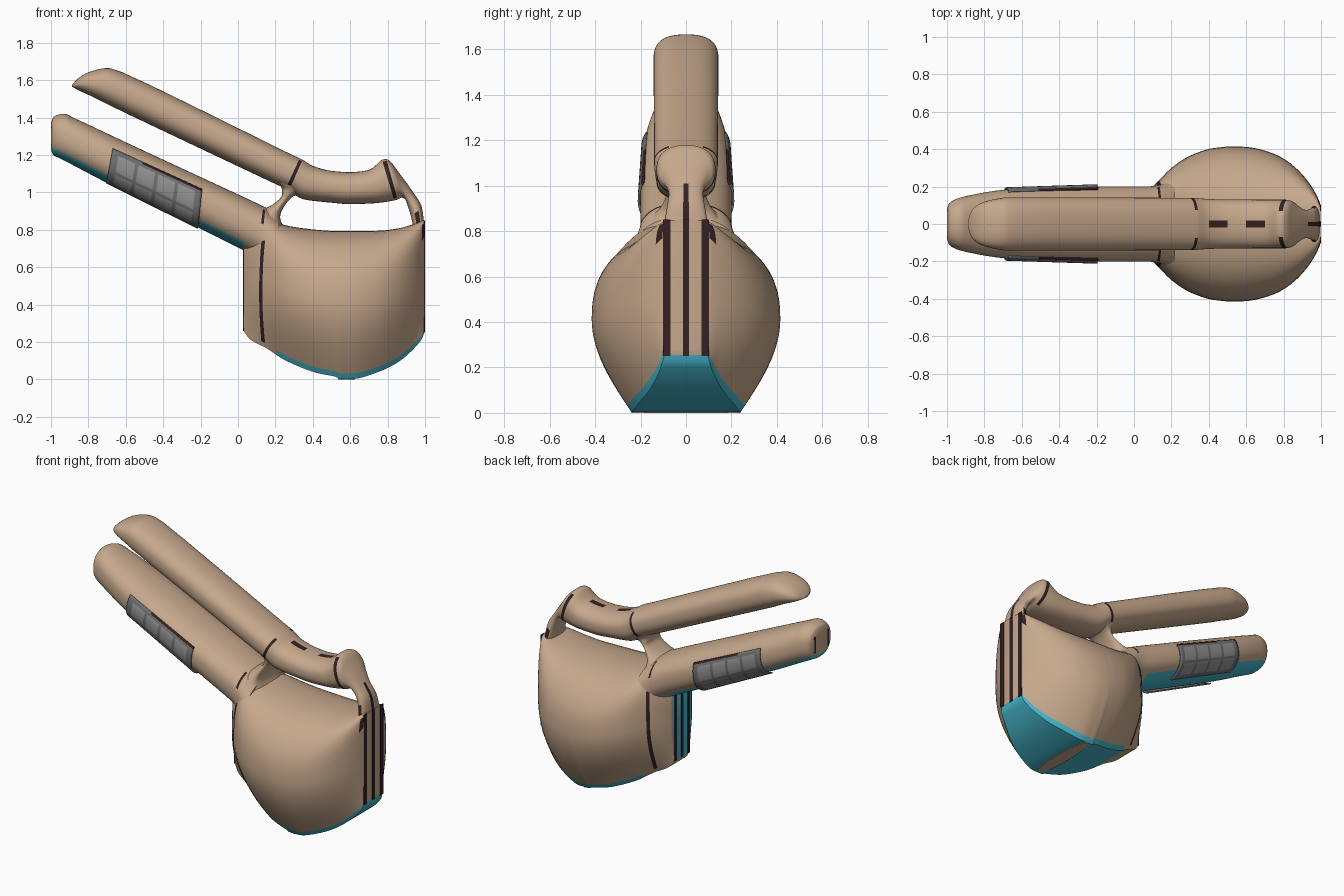
import bpy, bmesh
from math import sin, cos, pi, radians

if "Cube" in bpy.data.objects:
    bpy.data.objects.remove(bpy.data.objects["Cube"])


def material(name, rgb):
    m = bpy.data.materials.new(name)
    m.use_nodes = True
    m.diffuse_color = (*rgb, 1)
    bsdf = m.node_tree.nodes["Principled BSDF"]
    bsdf.inputs["Base Color"].default_value = (*rgb, 1)
    bsdf.inputs["Roughness"].default_value = 0.7
    return m


MATS = [material("tan", (.57, .395, .265)), material("teal", (.06, .48, .61)),
        material("dark_brown", (.035, .015, .016)),
        material("mid_grey", (.28, .28, .28)), material("dark_grey", (.16, .16, .16))]
TAN, TEAL, DARK, GREY, CHARCOAL = range(5)
STEPS = 4


def spow(v, e):
    return abs(v) ** e * (1 if v >= 0 else -1)


def refine(rows, k=STEPS):
    """Monotone cubic interpolation between rows of numbers."""
    def slope(i, c):
        if i == 0 or i == len(rows) - 1:
            j = min(i, len(rows) - 2)
            return rows[j + 1][c] - rows[j][c]
        a, b = rows[i][c] - rows[i - 1][c], rows[i + 1][c] - rows[i][c]
        return 2 * a * b / (a + b) if a * b > 0 else 0
    out = []
    for i in range(len(rows) - 1):
        for s in range(k):
            t = s / k
            out.append([(2*t**3 - 3*t*t + 1) * rows[i][c] + (t**3 - 2*t*t + t) * slope(i, c)
                        + (3*t*t - 2*t**3) * rows[i + 1][c] + (t**3 - t*t) * slope(i + 1, c)
                        for c in range(len(rows[0]))])
    return out + [list(rows[-1])]


def loft(name, rings, paint, closed=True, caps=(TAN, TAN)):
    """Skin a list of rings; paint(i, j) gives the colour of each face."""
    bm = bmesh.new()
    vs = [[bm.verts.new(p) for p in r] for r in rings]
    n = len(rings[0])
    for i in range(len(vs) - 1):
        for j in range(n if closed else n - 1):
            q = (j + 1) % n
            f = bm.faces.new((vs[i][j], vs[i][q], vs[i + 1][q], vs[i + 1][j]))
            f.material_index = paint(i, j)
    if closed:
        for ring, c in zip((vs[0], vs[-1]), caps):
            bm.faces.new(ring).material_index = c
    bmesh.ops.recalc_face_normals(bm, faces=bm.faces)
    me = bpy.data.meshes.new(name)
    bm.to_mesh(me)
    bm.free()
    ob = bpy.data.objects.new(name, me)
    bpy.context.collection.objects.link(ob)
    for m in MATS:
        me.materials.append(m)
    bpy.ops.object.select_all(action='DESELECT')
    ob.select_set(True)
    bpy.context.view_layer.objects.active = ob
    bpy.ops.object.shade_smooth_by_angle(angle=radians(38))
    return ob


def oval(row, angles, e, grow=0):
    """Oval section spanning a top point and a bottom point in the xz plane."""
    xt, zt, xb, zb, w = row
    pts = []
    for a in angles:
        u, v = spow(cos(a), 2 / e), spow(sin(a), 2 / e)
        pts.append(((xt + xb) / 2 + v * (xt - xb) / 2, u * (w + grow),
                    (zt + zb) / 2 + v * ((zt - zb) / 2 + grow)))
    return pts


N = 64
CIRCLE = [2 * pi * j / N for j in range(N)]


def tube(name, rows, paint=lambda r, s: TAN):
    return loft(name, [oval(r, CIRCLE, 2.4) for r in refine(rows)],
                lambda i, j: paint(i // STEPS, sin(2 * pi * (j + .5) / N)))


# Bulbous body: x, bottom, top, bottom half width, half width, squareness
body_rows = [
    (.03, .26, .74, .075, .10, 6), (.06, .215, .78, .09, .15, 5),
    (.113, .18, .84, .11, .215, 4), (.13, .17, .84, .117, .23, 3.7),
    (.2, .13, .835, .14, .3, 3), (.3, .08, .815, .18, .365, 2.5),
    (.42, .035, .8, .22, .405, 2.3), (.52, .015, .793, .24, .415, 2.3),
    (.55, .003, .793, .24, .415, 2.3), (.62, .003, .793, .24, .41, 2.3),
    (.75, .04, .795, .21, .375, 2.4), (.86, .095, .808, .165, .305, 2.8),
    (.95, .175, .835, .12, .2, 4), (.985, .22, .85, .105, .135, 6),
    (.997, .255, .85, .095, .105, 8)]
LOW = 14


def body_ring(row):
    x, zb, zt, b, w, p = row
    zm = zb + (zt - zb) * .52
    half = [(b + (w - b) * sin(pi / 2 * s / LOW), zb + (zm - zb) * s / LOW) for s in range(LOW)]
    half += [(w * cos(a * pi / 24) ** (2 / p), zm + (zt - zm) * sin(a * pi / 24) ** (2 / p))
             for a in range(12)]
    loop = half + [(0, zt)] + [(-y, z) for y, z in reversed(half)]
    # the seam behind the nose bows forward at its middle
    bow = .2 * max(0, 1 - abs(x - .13) / .1)
    return [(x + bow * (z - .47) ** 2, y, z) for y, z in loop]


rings = [body_ring(r) for r in refine(body_rows)]
last = len(rings[0]) - 1


def body_colour(i, j):
    r, up = i // STEPS, min(j, last - 1 - j)
    if up <= 0 and r >= 4:
        return TEAL
    stripe_top = r == 13 and LOW + 2 <= up <= LOW + 6
    return DARK if stripe_top or (r == 2 and up > 0) else TAN


loft("body", rings, body_colour, caps=(TEAL, TAN))

# Lower barrel with a teal underside
barrel_rows = [
    (-.999, 1.375, -.999, 1.225, .085), (-.985, 1.405, -.988, 1.2, .112),
    (-.93, 1.42, -.96, 1.185, .136), (-.86, 1.39, -.9, 1.155, .153),
    (-.6, 1.268, -.7, 1.05, .187), (-.2, 1.082, -.3, .855, .2),
    (.08, .952, .02, .695, .2), (.135, .925, .1, .65, .205),
    (.147, .92, .115, .63, .207), (.22, .86, .22, .5, .235)]
tube("lower_barrel", barrel_rows,
     lambda r, s: TEAL if s < -.64 and r < 6 else DARK if r == 7 and .3 < s < .9 else TAN)

# Upper barrel running into the handle and its rear post
handle_rows = [
    (-.887, 1.575, -.887, 1.565, .02), (-.86, 1.605, -.875, 1.558, .07),
    (-.8, 1.642, -.84, 1.54, .11), (-.7, 1.665, -.76, 1.503, .135),
    (-.62, 1.643, -.69, 1.467, .143), (.27, 1.21, .2, 1.045, .14),
    (.33, 1.182, .255, 1.02, .14), (.345, 1.175, .273, 1.01, .14),
    (.4, 1.142, .35, .963, .135), (.5, 1.115, .5, .945, .13),
    (.6, 1.108, .6, .937, .13), (.7, 1.12, .73, .942, .13),
    (.77, 1.175, .835, .957, .13), (.793, 1.178, .853, .962, .128),
    (.815, 1.165, .875, .972, .12), (.85, 1.12, .892, .965, .1),
    (.93, 1.01, .91, .92, .075), (.983, .92, .925, .87, .085),
    (.997, .82, .94, .8, .1)]


def handle_colour(r, s):
    seam = r in (6, 12) and abs(s) < .88
    ridge = r in (8, 10, 16, 17) and s > .995
    base_line = r == 17 and abs(s) < .3
    return DARK if seam or ridge or base_line else TAN


tube("upper_barrel_and_handle", handle_rows, handle_colour)

# Short link between the barrels
tube("barrel_link", [(.11, .9, .25, .8, .15), (.185, .935, .225, .87, .11),
                     (.235, .985, .265, .95, .085), (.235, 1.02, .31, .985, .09),
                     (.18, 1.07, .39, 1.0, .11)])

# Ribbed grip pads on both sides of the lower barrel
COLS, ROWS = 27, 15


def pad_colour(i, j):
    if j == ROWS - 1 and i > 8:
        return DARK
    if i < 2 or j < 2 or i >= COLS - 2 or j >= ROWS - 2:
        return CHARCOAL
    return CHARCOAL if i % 6 == 1 or j % 6 == 1 else GREY


ends = [(-.66, 1.285, -.705, 1.047, .187), (-.185, 1.075, -.215, .803, .203)]
for side, label in ((1, "back"), (-1, "front")):
    arc = [radians(-65 + 94 * j / ROWS) for j in range(ROWS + 1)]
    pad = loft(label + "_grip_pad",
               [[(x, side * y, z) for x, y, z in oval(r, arc, 2.4, grow=.005)]
                for r in refine(ends, COLS)], pad_colour, closed=False)
    mod = pad.modifiers.new("thickness", 'SOLIDIFY')
    mod.thickness, mod.offset = .009, 0


# Dark stripes down both ends of the body and on the barrel nose
def plate(name, x, y, width, z0, z1):
    def ring(z):
        return [(x + a * .003, y + b * width / 2, z)
                for a, b in ((-1, -1), (1, -1), (1, 1), (-1, 1))]
    loft(name, [ring(z0), ring(z1)], lambda i, j: DARK, caps=(DARK, DARK))


for y, label in ((-.085, "front"), (0, "middle"), (.085, "back")):
    plate(label + "_rear_stripe", .997, y, .032 if y else .026, .25, .85)
    plate(label + "_nose_stripe", .029, y * .8, .02, .26, .7)
    if y:
        plate(label + "_barrel_stripe", -.997, y * .8, .018, 1.25, 1.355)

# Lens-shaped foot
bpy.ops.mesh.primitive_cylinder_add(vertices=32, radius=1, depth=1, location=(.58, 0, .002))
foot = bpy.context.object
foot.name = "foot"
foot.scale = (.045, .24, .004)
foot.data.materials.append(MATS[TAN])
